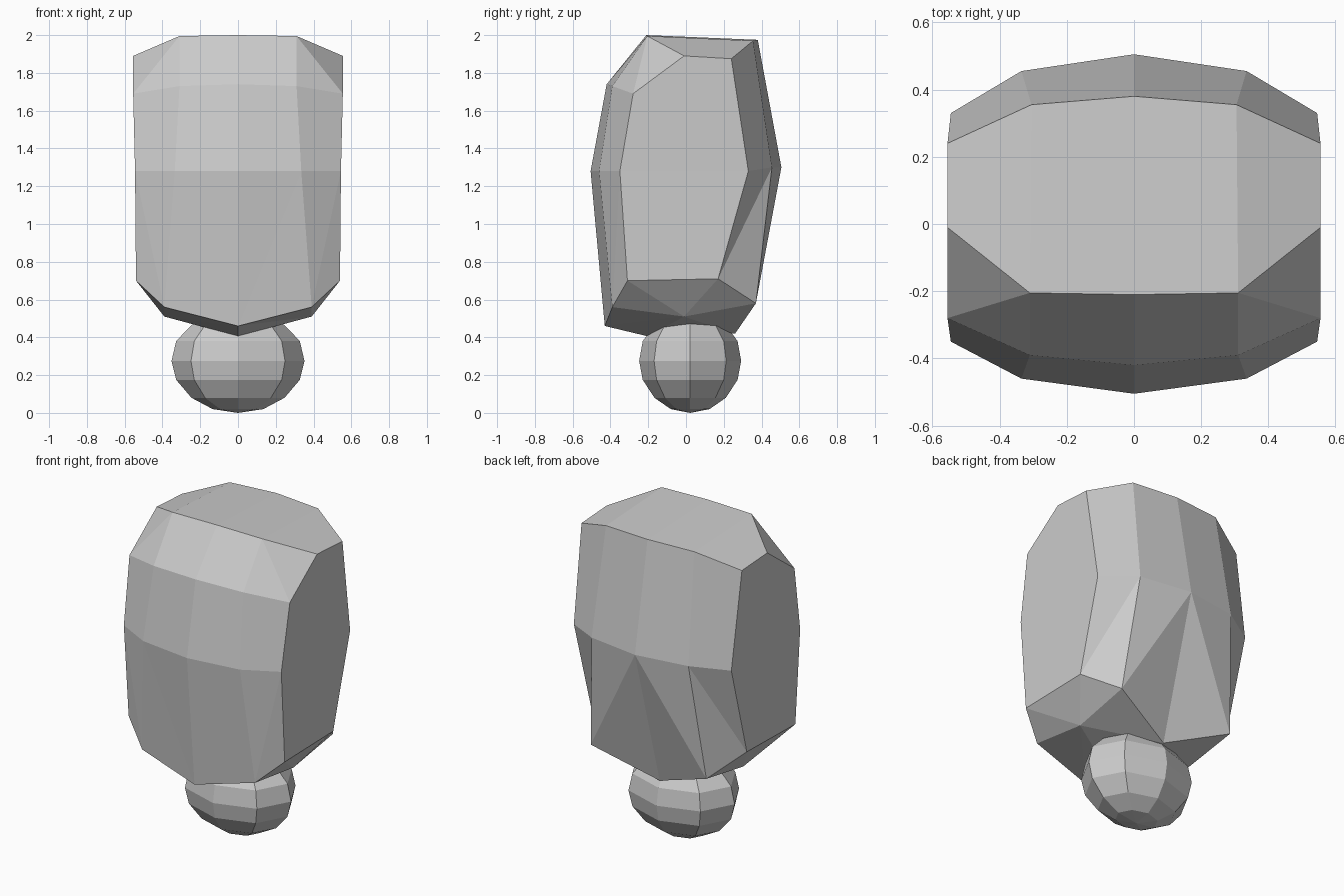
import bpy
import bmesh
from math import pi, sin, cos

default_cube = bpy.data.objects.get("Cube")
if default_cube:
    bpy.data.objects.remove(default_cube, do_unlink=True)


def make_material(name, colour):
    material = bpy.data.materials.new(name)
    material.use_nodes = True
    material.diffuse_color = colour
    shader = material.node_tree.nodes["Principled BSDF"]
    shader.inputs["Base Color"].default_value = colour
    return material


def finish(name, mesh_data, material):
    """Turn a bmesh into a flat-shaded object with outward normals."""
    bmesh.ops.recalc_face_normals(mesh_data, faces=mesh_data.faces[:])
    mesh = bpy.data.meshes.new(name)
    mesh_data.to_mesh(mesh)
    mesh_data.free()
    mesh.materials.append(material)
    part = bpy.data.objects.new(name, mesh)
    bpy.context.collection.objects.link(part)
    return part


grey = make_material("plain grey", (0.6, 0.6, 0.6, 1.0))


def build_torso():
    bm = bmesh.new()

    def row(*points):
        return [bm.verts.new(point) for point in points]

    # Half rings, each running from front centre round the side to back centre
    low = row((0, -.43, .46), (.39, -.39, .56), (.54, -.31, .70),
              (.54, .17, .71), (.40, .37, .58), (0, .26, .42))
    middle = row((0, -.505, 1.28), (.335, -.46, 1.28), (.545, -.35, 1.28),
                 (.545, .33, 1.28), (.335, .455, 1.3), (0, .505, 1.3))
    shoulder = row((0, -.42, 1.74), (.31, -.39, 1.73), (.555, -.28, 1.69),
                   (.555, .24, 1.875), (.305, .355, 1.97), (0, .38, 1.975))
    # Front edge of the flat top, and the keel of the underside
    crown = row((0, -.21, 2), (.31, -.205, 1.995), (.555, -.01, 1.89))
    keel = row((0, -.2, .405), (.39, -.01, .51))

    # Walls: the lower band is folded along diagonals towards the back
    for i in range(len(low) - 1):
        bm.faces.new((low[i], low[i + 1], middle[i + 1]))
        bm.faces.new((low[i], middle[i + 1], middle[i]))
        if i != 2:
            bm.faces.new((middle[i], middle[i + 1], shoulder[i + 1], shoulder[i]))

    # Side panel runs up to the end of the top edge
    bm.faces.new((middle[2], middle[3], shoulder[3], crown[2], shoulder[2]))

    # Sloped upper front and top
    bm.faces.new((shoulder[0], shoulder[1], crown[1], crown[0]))
    bm.faces.new((shoulder[1], shoulder[2], crown[1]))
    bm.faces.new((shoulder[2], crown[2], crown[1]))
    bm.faces.new((crown[0], crown[1], shoulder[4], shoulder[5]))
    bm.faces.new((crown[1], crown[2], shoulder[3], shoulder[4]))

    # Underside fans out from the keel
    bm.faces.new((low[0], keel[0], keel[1]))
    bm.faces.new((low[5], keel[1], keel[0]))
    for i in range(len(low) - 1):
        bm.faces.new((low[i + 1], low[i], keel[1]))

    bmesh.ops.mirror(bm, geom=bm.verts[:] + bm.edges[:] + bm.faces[:],
                     axis='X', merge_dist=0.001)
    return finish("torso", bm, grey)


def build_ball(sides=8):
    bm = bmesh.new()
    width, depth, offset = .352, .27, .022
    rings = []
    # Height and relative radius of each ring
    for height, scale in ((.02, .38), (.08, .70), (.175, .93), (.275, 1),
                          (.38, .93), (.465, .70), (.53, .38)):
        rings.append([bm.verts.new((width * scale * cos(2 * pi * i / sides),
                                    offset + depth * scale * sin(2 * pi * i / sides),
                                    height)) for i in range(sides)])
    bottom = bm.verts.new((0, offset, 0))
    top = bm.verts.new((0, offset, .55))
    for i in range(sides):
        j = (i + 1) % sides
        for under, over in zip(rings, rings[1:]):
            bm.faces.new((under[i], under[j], over[j], over[i]))
        bm.faces.new((bottom, rings[0][j], rings[0][i]))
        bm.faces.new((top, rings[-1][i], rings[-1][j]))
    return finish("ball_joint", bm, grey)


build_torso()
build_ball()
